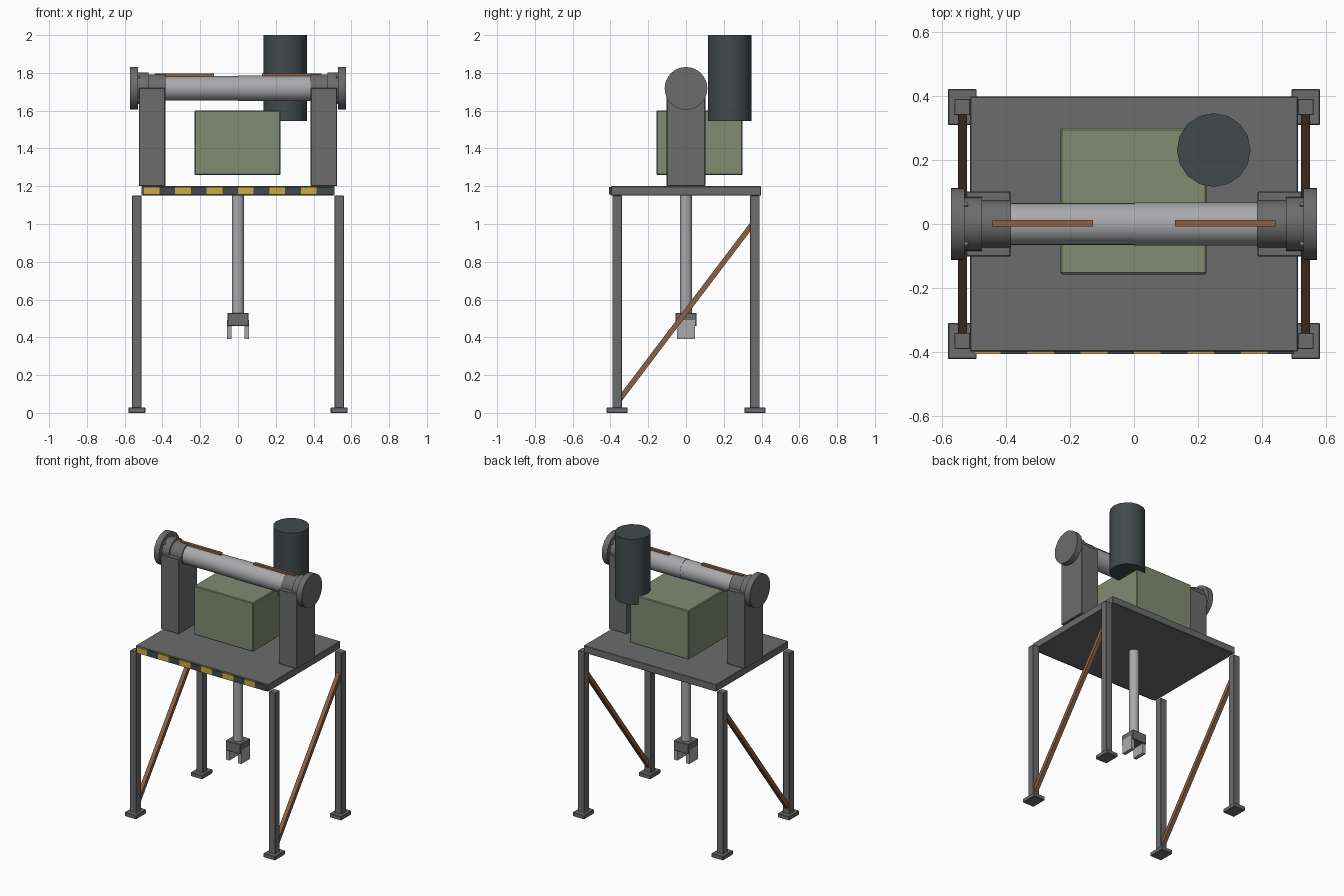
import bpy
import math
from mathutils import Vector

cube = bpy.data.objects.get("Cube")
if cube:
    bpy.data.objects.remove(cube, do_unlink=True)


def material(name, r, g, b):
    m = bpy.data.materials.new(name)
    m.use_nodes = True
    m.diffuse_color = (r, g, b, 1)
    bsdf = next(n for n in m.node_tree.nodes if n.type == 'BSDF_PRINCIPLED')
    bsdf.inputs["Base Color"].default_value = (r, g, b, 1)
    return m


STEEL = material("grey steel", 0.15, 0.15, 0.15)
BRIGHT = material("bright metal", 0.40, 0.40, 0.42)
GREEN = material("sage green", 0.22, 0.26, 0.17)
DARK = material("charcoal", 0.055, 0.068, 0.072)
YELLOW = material("warning yellow", 0.60, 0.41, 0.06)
RUST = material("rusty brown", 0.26, 0.12, 0.06)


def finish(name, mat, bevel=0):
    ob = bpy.context.object
    ob.name = name
    ob.data.materials.append(mat)
    if bevel:
        mod = ob.modifiers.new("soft edge", 'BEVEL')
        mod.width = bevel
        mod.segments = 1
        mod.limit_method = 'ANGLE'
    return ob


def box(name, mat, centre, size, bevel=0):
    bpy.ops.mesh.primitive_cube_add(size=1, location=centre)
    ob = bpy.context.object
    ob.scale = size
    bpy.ops.object.transform_apply(location=False, rotation=False, scale=True)
    return finish(name, mat, bevel)


def cylinder(name, mat, start, end, radius, sides=32):
    start, end = Vector(start), Vector(end)
    axis = end - start
    bpy.ops.mesh.primitive_cylinder_add(
        vertices=sides, radius=radius, depth=axis.length,
        location=(start + end) / 2,
        rotation=axis.to_track_quat('Z', 'Y').to_euler())
    ob = finish(name, mat)
    bpy.ops.object.shade_smooth_by_angle(angle=math.radians(35))
    return ob


SHAFT_Z = 1.718

# Platform with a striped front edge
box("platform", STEEL, (0, 0, 1.175), (1.024, 0.796, 0.05), 0.003)
for i in range(12):
    box("edge_stripe", DARK if i % 2 else YELLOW,
        ((i - 5.5) / 12, -0.402, 1.175), (1 / 12, 0.009, 0.04))

for side, label in ((-1, "right"), (1, "left")):
    # Legs and feet
    for y, end in ((-0.365, "front"), (0.365, "back")):
        box(f"{end}_{label}_leg", STEEL, (side * 0.536, y, 0.585), (0.05, 0.05, 1.13), 0.002)
        box(f"{end}_{label}_foot", STEEL, (side * 0.536, y, 0.014), (0.09, 0.113, 0.028), 0.003)

    # Diagonal brace
    low, high = Vector((side * 0.536, -0.352, 0.07)), Vector((side * 0.536, 0.352, 1.0))
    brace = box(f"{label}_brace", RUST, (low + high) / 2, (0.028, 0.028, (high - low).length))
    brace.rotation_euler.x = -math.atan2(high.y - low.y, high.z - low.z)

    # Pillar, bearing, collar and end flange
    box(f"{label}_pillar", STEEL, (side * 0.455, 0, 1.46), (0.14, 0.204, 0.52), 0.003)
    for part, a, b, r in (("bearing", 0.384, 0.475, 0.074),
                          ("collar", 0.475, 0.53, 0.084),
                          ("flange", 0.53, 0.571, 0.113)):
        cylinder(f"{label}_{part}", STEEL, (side * a, 0, SHAFT_Z), (side * b, 0, SHAFT_Z), r)
    for k in range(4):
        angle = math.radians(45 + 90 * k)
        y, z = 0.088 * math.cos(angle), SHAFT_Z + 0.088 * math.sin(angle)
        cylinder(f"{label}_bolt", BRIGHT, (side * 0.519, y, z), (side * 0.535, y, z), 0.007, 8)

    # Roller half and the strip along its top
    cylinder(f"{label}_roller", BRIGHT, (0, 0, SHAFT_Z), (side * 0.40, 0, SHAFT_Z),
             0.067 if side > 0 else 0.065)
    box(f"{label}_roller_strip", RUST, (side * 0.285, 0.002, 1.788), (0.315, 0.021, 0.018))

# Gearbox and motor
box("gearbox", GREEN, (-0.002, 0.071, 1.43), (0.456, 0.456, 0.342), 0.005)
cylinder("motor", DARK, (0.249, 0.231, 1.545), (0.249, 0.231, 2.0), 0.115, 16)

# Hanging rod with gripper
cylinder("hanging_rod", BRIGHT, (0, 0, 0.50), (0, 0, 1.16), 0.033, 16)
box("gripper_base", STEEL, (0, 0, 0.495), (0.112, 0.112, 0.068), 0.002)
for side, label in ((-1, "right"), (1, "left")):
    box(f"{label}_gripper_finger", BRIGHT, (side * 0.046, 0, 0.441), (0.025, 0.094, 0.1))
